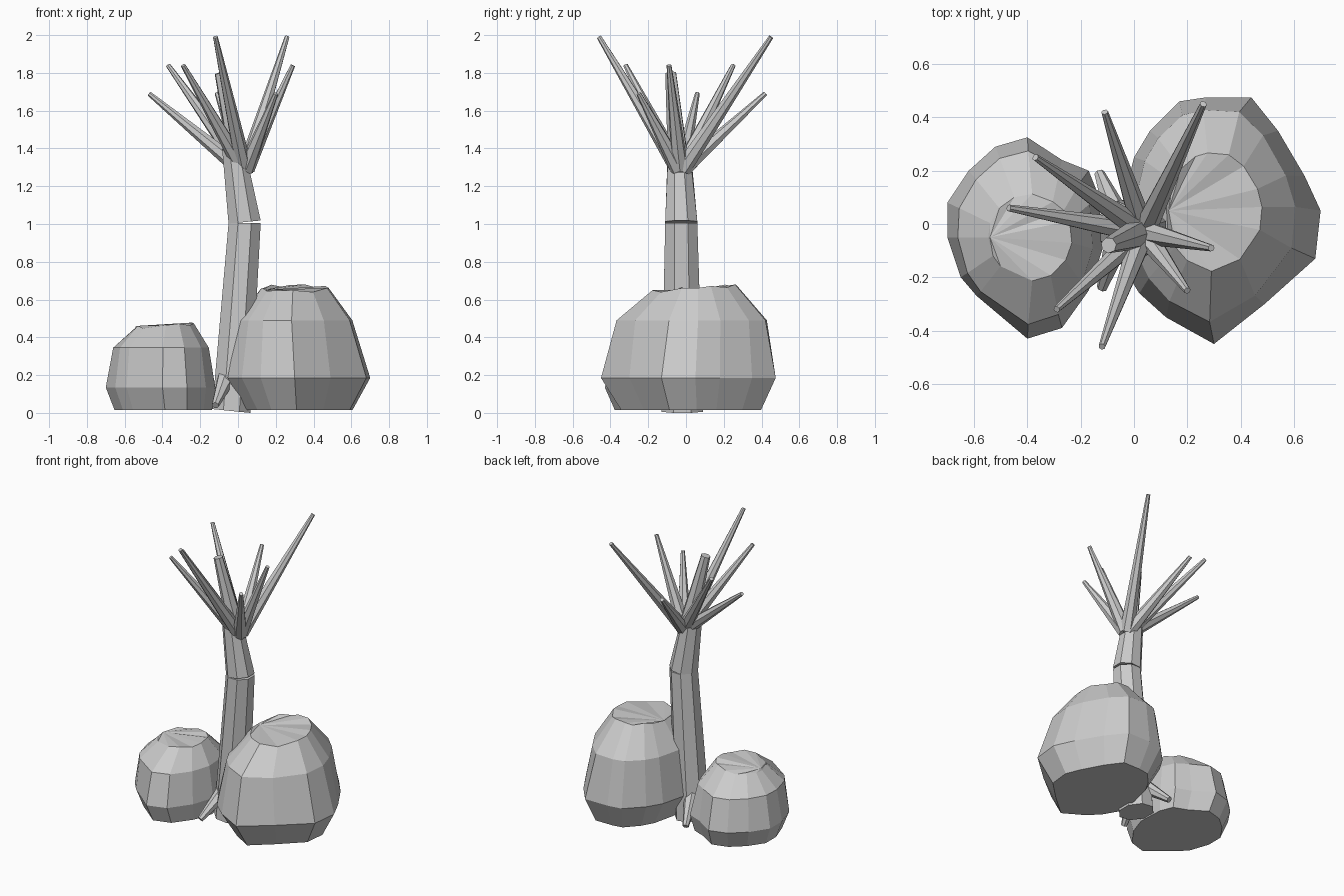
import bpy, math
from mathutils import Vector

cube = bpy.data.objects.get("Cube")
if cube:
    bpy.data.objects.remove(cube)

grey = bpy.data.materials.new("stone grey")
grey.use_nodes = True
grey.diffuse_color = (0.6, 0.6, 0.6, 1)
grey.node_tree.nodes["Principled BSDF"].inputs["Base Color"].default_value = (0.6, 0.6, 0.6, 1)


def loft(name, rings, apex=None):
    """Join equal rings of points; close the top flat or with a fan to apex."""
    n = len(rings[0])
    verts = [p for ring in rings for p in ring]
    faces = [tuple(reversed(range(n)))]
    for k in range(len(rings) - 1):
        for i in range(n):
            j = (i + 1) % n
            faces.append((k * n + i, k * n + j, (k + 1) * n + j, (k + 1) * n + i))
    top = (len(rings) - 1) * n
    if apex:
        verts.append(apex)
        faces += [(top + i, top + (i + 1) % n, len(verts) - 1) for i in range(n)]
    else:
        faces.append(tuple(range(top, top + n)))
    mesh = bpy.data.meshes.new(name)
    mesh.from_pydata(verts, [], faces)
    mesh.materials.append(grey)
    obj = bpy.data.objects.new(name, mesh)
    bpy.context.collection.objects.link(obj)
    return obj


def oval(centre, rx, ry, slope=0.0, n=8):
    """Ring whose height changes with x by slope."""
    x, y, z = centre
    angles = [math.tau * (i + 0.5) / n for i in range(n)]
    return [(x + rx * math.cos(a), y + ry * math.sin(a), z + slope * rx * math.cos(a)) for a in angles]


def spike(name, start, end, r0, r1, n=7):
    start, end = Vector(start), Vector(end)
    turn = (end - start).to_track_quat('Z', 'Y')
    rings = [[p + turn @ Vector(q) for q in oval((0, 0, 0), r, r, n=n)]
             for p, r in ((start, r0), (end, r1))]
    return loft(name, rings)


def boulder(name, outline, centre, half, levels, apex, tilt):
    """Each level: z, centre x, centre y, scale x, scale y, roundness."""
    rings = []
    for k, (z, cx, cy, sx, sy, roundness) in enumerate(levels):
        ring = []
        for i, (x, y) in enumerate(outline):
            u, v = (x - centre[0]) / half[0], (y - centre[1]) / half[1]
            fit = 1 + roundness * (1 / math.hypot(u, v) - 1)
            dx, dy = u * fit * half[0] * sx, v * fit * half[1] * sy
            if k == len(levels) - 1:
                z_point = z + tilt[0] * dx + tilt[1] * dy + .008 * math.sin(i * 2.3)
            else:
                z_point = z
            ring.append((cx + dx, cy + dy, z_point))
        rings.append(ring)
    return loft(name, rings, apex)


# Boulders
boulder("large_boulder",
        [(.70, .05), (.64, .18), (.54, .35), (.44, .475), (.27, .475), (.17, .46), (.06, .35),
         (0, .25), (-.05, .05), (-.055, -.14), (.02, -.26), (.12, -.35), (.30, -.45),
         (.49, -.30), (.68, -.13)],
        (.32, .01), (.375, .465),
        [(.015, .325, .025, .74, .80, 0), (.185, .32, .01, 1, 1, 0),
         (.49, .30, .03, .81, .86, .5), (.66, .30, .045, .48, .48, .8)],
        (.13, .05, .65), (0, .07))
boulder("small_boulder",
        [(-.12, -.1), (-.13, .1), (-.17, .2), (-.27, .24), (-.40, .325), (-.52, .29), (-.62, .2),
         (-.70, .08), (-.70, -.05), (-.65, -.2), (-.59, -.27), (-.40, -.43), (-.27, -.39), (-.17, -.25)],
        (-.415, -.05), (.285, .38),
        [(.015, -.40, -.05, .89, .86, 0), (.135, -.415, -.05, 1, 1, 0),
         (.345, -.41, -.05, .88, .86, .4), (.462, -.39, -.05, .55, .43, .8)],
        (-.54, -.05, .46), (.07, 0))

# Trunk in two bent pieces with a thin wedge gap
loft("lower_trunk", [oval((-.035, -.02, .01), .11, .12, -.1), oval((.035, -.025, 1.005), .092, .092)])
loft("upper_trunk", [oval((.035, -.025, 1.01), .092, .092, .1), oval((-.01, -.035, 1.335), .08, .068, -.85)])

# Bare branches fanning out from the crown
tips = [(-.11, .42, 1.69), (.26, .45, 1.99), (-.12, -.46, 1.99), (-.37, .25, 1.84),
        (-.47, .06, 1.69), (-.29, -.32, 1.84), (.29, -.09, 1.84), (.20, -.25, 1.69)]
crown = Vector((.035, -.03, 1.275))
for i, tip in enumerate(tips):
    out = (Vector(tip) - crown).normalized()
    spike(f"branch_{i + 1}", crown + out * .02, tip, .046, .013)
spike("thick_branch", (.02, -.035, 1.28), (-.095, -.08, 1.80), .06, .03)

# Roots
spike("front_root", (-.06, -.06, .19), (-.12, -.24, .04), .05, .02)
spike("back_root", (-.06, .02, .19), (-.13, .19, .04), .05, .02)
